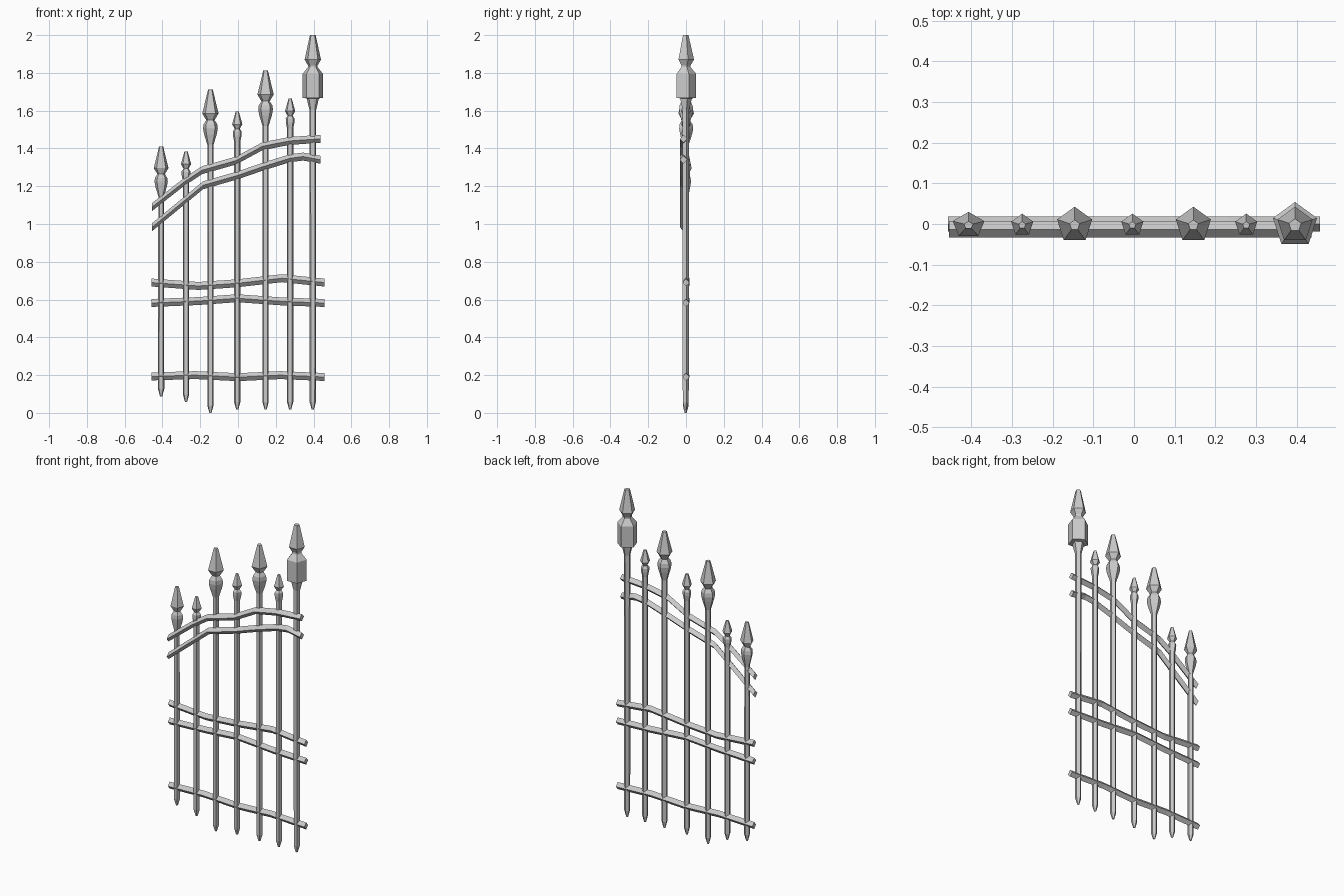
import bpy, bmesh, math

if "Cube" in bpy.data.objects:
    bpy.data.objects.remove(bpy.data.objects["Cube"])

Y0 = -0.003      # depth of the post axes
SHAFT = 0.0175   # shaft radius


def make_object(name, rings):
    """Skin a list of equal-sized vertex rings and cap both ends."""
    bm = bmesh.new()
    loops = [[bm.verts.new(p) for p in ring] for ring in rings]
    n = len(loops[0])
    for a, b in zip(loops, loops[1:]):
        for i in range(n):
            j = (i + 1) % n
            bm.faces.new((a[i], a[j], b[j], b[i]))
    bm.faces.new(loops[0][::-1])
    bm.faces.new(loops[-1])
    bmesh.ops.recalc_face_normals(bm, faces=bm.faces)
    mesh = bpy.data.meshes.new(name)
    bm.to_mesh(mesh)
    bm.free()
    obj = bpy.data.objects.new(name, mesh)
    bpy.context.collection.objects.link(obj)
    return obj


def post(name, x, bottom, top, finial, s=1.0, sy=1.0):
    """Five-sided post: pointed foot, shaft, then finial (drop from top, radius)."""
    profile = [(bottom, 0.006), (bottom + 0.04, SHAFT)]
    profile += [(top - d * s, max(r * s, 0.006)) for d, r in finial]
    rings = []
    for k, (z, r) in enumerate(profile):
        f = sy if k > 2 else 1.0
        rings.append([(x + r * math.cos(math.radians(90 + 72 * i)),
                       Y0 + f * r * math.sin(math.radians(90 + 72 * i)), z)
                      for i in range(5)])
    make_object(name, rings)


def rail(name, points, y, half_depth, half_height=0.021):
    """Bent rail with a diamond section."""
    section = [(-half_depth, 0), (0, half_height), (half_depth, 0), (0, -half_height)]
    make_object(name, [[(x, y + dy, z + dz) for dy, dz in section] for x, z in points])


# Finial profiles, from shaft up to the tip
LARGE = [(0.292, SHAFT), (0.237, 0.035), (0.207, 0.041), (0.184, 0.038),
         (0.162, 0.023), (0.127, 0.0455), (0, 0.013)]
SMALL = [(0.158, SHAFT), (0.127, 0.024), (0.105, 0.0245),
         (0.091, 0.014), (0.067, 0.0285), (0, 0.009)]
GRAND = [(0.395, 0.019), (0.335, 0.034), (0.332, 0.057), (0.205, 0.057),
         (0.170, 0.027), (0.160, 0.027), (0.130, 0.0455), (0, 0.016)]

# Posts
post("post_1", -0.407, 0.087, 1.41, LARGE, 0.9, 0.8)
post("post_2", -0.275, 0.058, 1.384, SMALL)
post("post_3", -0.146, 0.0, 1.712, LARGE)
post("post_4", -0.004, 0.018, 1.595, SMALL)
post("post_5", 0.146, 0.018, 1.812, LARGE)
post("post_6", 0.276, 0.018, 1.664, SMALL)
post("post_7", 0.396, 0.018, 2.0, GRAND)

# Upper rails, rising to the right and set slightly forward
rail("top_rail", [(-0.455, 1.09), (-0.286, 1.222), (-0.19, 1.285), (-0.01, 1.336),
                  (0.13, 1.412), (0.275, 1.44), (0.437, 1.451)], -0.013, 0.02)
rail("second_rail", [(-0.455, 0.983), (-0.185, 1.205), (0.0, 1.258), (0.127, 1.302),
                     (0.275, 1.348), (0.344, 1.357), (0.437, 1.34)], -0.013, 0.02)

# Middle and lower rails
rail("middle_rail_upper", [(-0.457, 0.69), (-0.21, 0.672), (-0.005, 0.686),
                           (0.233, 0.713), (0.457, 0.69)], 0, 0.018)
rail("middle_rail_lower", [(-0.457, 0.582), (-0.21, 0.592), (-0.005, 0.607),
                           (0.233, 0.59), (0.457, 0.582)], 0, 0.018)
rail("bottom_rail", [(-0.457, 0.193), (-0.225, 0.2), (0.0, 0.189),
                     (0.225, 0.2), (0.457, 0.19)], 0, 0.018)
